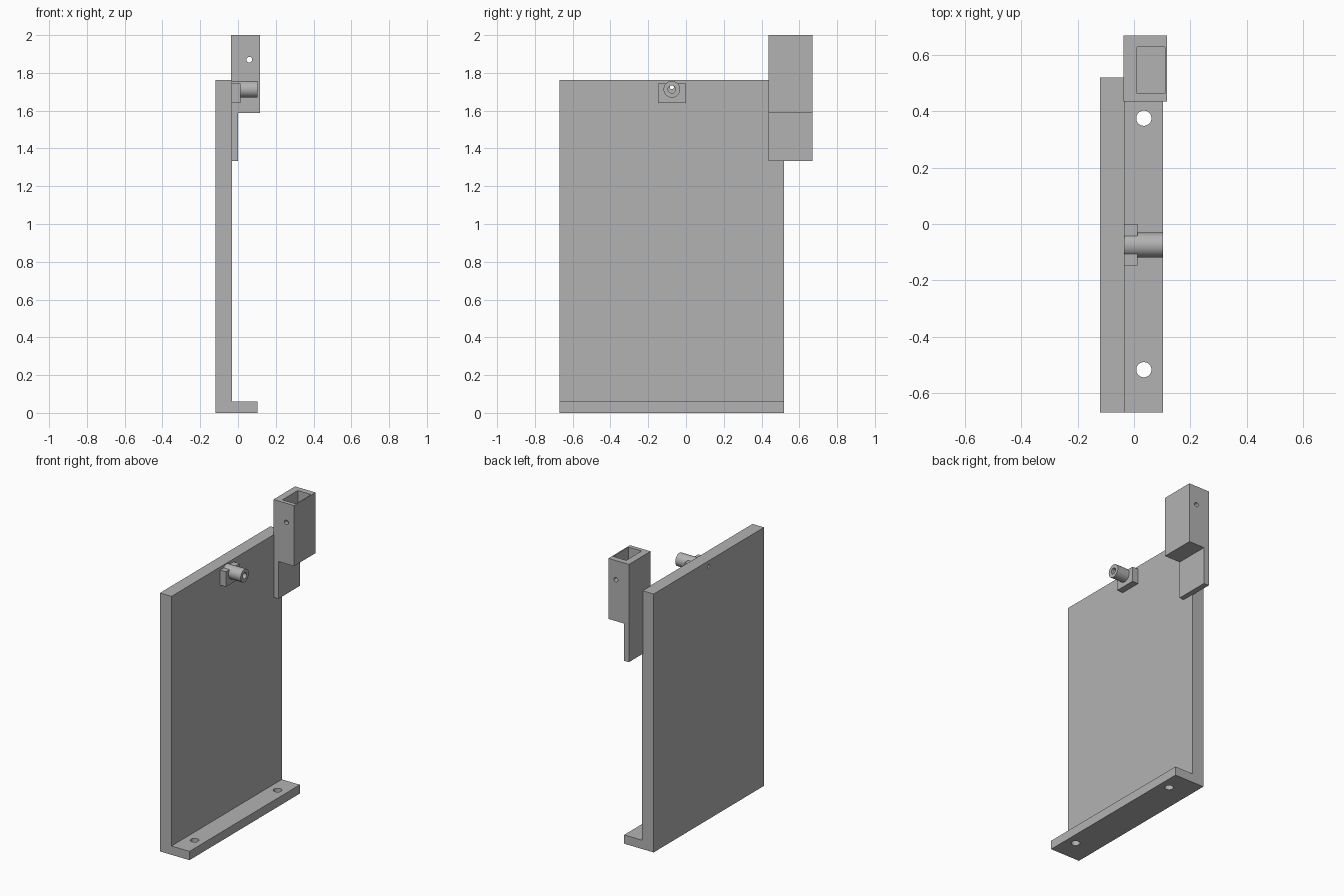
import bpy
import bmesh
from math import radians
from mathutils import Matrix, Vector

old = bpy.data.objects.get("Cube")
if old:
    bpy.data.objects.remove(old, do_unlink=True)

grey = bpy.data.materials.new("plain grey")
grey.use_nodes = True
colour = (0.45, 0.45, 0.45, 1)
grey.diffuse_color = colour
grey.node_tree.nodes["Principled BSDF"].inputs["Base Color"].default_value = colour


def make(name, bm):
    bmesh.ops.recalc_face_normals(bm, faces=bm.faces)
    mesh = bpy.data.meshes.new(name)
    bm.to_mesh(mesh)
    bm.free()
    mesh.materials.append(grey)
    obj = bpy.data.objects.new(name, mesh)
    bpy.context.collection.objects.link(obj)
    return obj


def prism(name, profile, y0, y1):
    """Extrude an x-z profile along y."""
    bm = bmesh.new()
    face = bm.faces.new([bm.verts.new((x, y0, z)) for x, z in profile])
    out = bmesh.ops.extrude_face_region(bm, geom=[face])
    verts = [g for g in out["geom"] if isinstance(g, bmesh.types.BMVert)]
    bmesh.ops.translate(bm, vec=(0, y1 - y0, 0), verts=verts)
    return make(name, bm)


def box(name, x0, x1, y0, y1, z0, z1):
    return prism(name, [(x0, z0), (x1, z0), (x1, z1), (x0, z1)], y0, y1)


def rod(name, start, end, radius, sides=40):
    """Cylinder between two points."""
    a, b = Vector(start), Vector(end)
    turn = (b - a).to_track_quat("Z", "Y").to_matrix().to_4x4()
    bm = bmesh.new()
    bmesh.ops.create_cone(bm, cap_ends=True, segments=sides, radius1=radius,
                          radius2=radius, depth=(b - a).length,
                          matrix=Matrix.Translation((a + b) / 2) @ turn)
    return make(name, bm)


def cut(target, cutter):
    mod = target.modifiers.new("cut", "BOOLEAN")
    mod.operation = "DIFFERENCE"
    mod.solver = "EXACT"
    mod.object = cutter
    select(target)
    bpy.ops.object.modifier_apply(modifier=mod.name)
    bpy.data.objects.remove(cutter, do_unlink=True)


def select(obj):
    bpy.ops.object.select_all(action="DESELECT")
    obj.select_set(True)
    bpy.context.view_layer.objects.active = obj


# Upright panel with its foot, one L-shaped profile
panel = prism("panel_and_foot", [(-0.12, 0), (0.103, 0), (0.103, 0.06),
                                 (-0.033, 0.06), (-0.033, 1.763), (-0.12, 1.763)],
              -0.67, 0.52)
for y in (-0.518, 0.376):
    cut(panel, rod("foot_hole", (0.035, y, -0.1), (0.035, y, 0.2), 0.027))
cut(panel, rod("wire_hole", (-0.3, -0.075, 1.725), (0.02, -0.075, 1.725), 0.011, 24))

# Socket with a hanging tab that meets the panel
socket = prism("socket_and_tab", [(-0.038, 1.333), (0, 1.333), (0, 1.587),
                                  (0.117, 1.587), (0.117, 2), (-0.038, 2)],
               0.436, 0.67)
cut(socket, box("cavity", 0.01, 0.11, 0.464, 0.63, 1.63, 2.1))
cut(socket, rod("pin_hole", (0.06, 0.3, 1.87), (0.06, 0.8, 1.87), 0.015, 24))

# Small mounting block and the sleeve passing through it
nozzle_y, nozzle_z = -0.075, 1.713
block = box("mounting_block", -0.033, 0.012, -0.147, 0, 1.64, 1.743)
sleeve = rod("sleeve", (-0.033, nozzle_y, nozzle_z), (0.103, nozzle_y, nozzle_z), 0.044)
cut(block, rod("seat", (-0.1, nozzle_y, nozzle_z), (0.2, nozzle_y, nozzle_z), 0.04))
cut(sleeve, rod("bore", (-0.1, nozzle_y, nozzle_z), (0.2, nozzle_y, nozzle_z), 0.02))

for obj in (panel, socket, block, sleeve):
    select(obj)
    bpy.ops.object.shade_smooth_by_angle(angle=radians(30))
